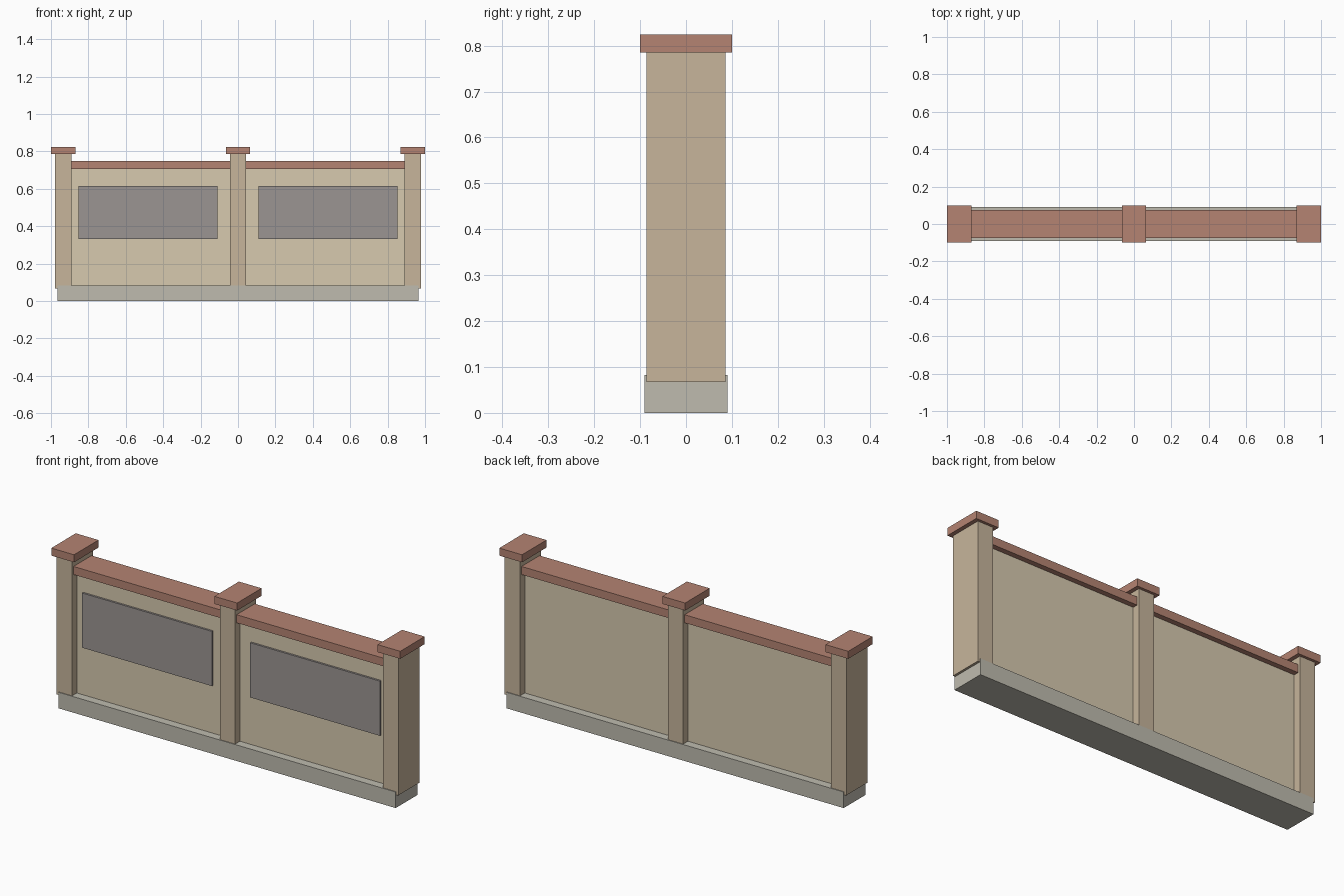
import bpy

if "Cube" in bpy.data.objects:
    bpy.data.objects.remove(bpy.data.objects["Cube"])


def material(name, rgb):
    m = bpy.data.materials.new(name)
    m.diffuse_color = (*rgb, 1)
    m.use_nodes = True
    m.node_tree.nodes["Principled BSDF"].inputs["Base Color"].default_value = m.diffuse_color
    return m


STONE = material("stone", (0.52, 0.50, 0.43))
RENDER = material("render", (0.68, 0.59, 0.43))
POST = material("post", (0.57, 0.46, 0.33))
BRICK = material("brick", (0.46, 0.23, 0.17))
SLATE = material("slate", (0.33, 0.30, 0.29))


def box(name, x, y, z, mat):
    """Box given as (min, max) ranges on each axis."""
    ranges = (x, y, z)
    bpy.ops.mesh.primitive_cube_add(size=1, location=[(a + b) / 2 for a, b in ranges])
    ob = bpy.context.object
    ob.name = name
    ob.scale = [b - a for a, b in ranges]
    bpy.ops.object.transform_apply(location=False, rotation=False, scale=True)
    ob.data.materials.append(mat)
    return ob


# plinth
box("base", (-0.966, 0.966), (-0.09, 0.09), (0, 0.083), STONE)

# posts with overhanging caps
for label, cx in (("left", -0.934), ("middle", 0), ("right", 0.934)):
    box(label + "_post", (cx - 0.044, cx + 0.044), (-0.086, 0.086), (0.067, 0.785), POST)
    box(label + "_post_cap", (cx - 0.065, cx + 0.065), (-0.1, 0.1), (0.785, 0.824), BRICK)

# wall bays between the posts: wall, coping and front inset panel
for label, s in (("left", -1), ("right", 1)):
    def span(a, b):
        return tuple(sorted((s * a, s * b)))
    box(label + "_wall", span(0.044, 0.89), (-0.047, 0.047), (0.083, 0.706), RENDER)
    box(label + "_coping", span(0.044, 0.89), (-0.074, 0.074), (0.706, 0.748), BRICK)
    box(label + "_panel", span(0.11, 0.853), (-0.057, -0.045), (0.331, 0.614), SLATE)
